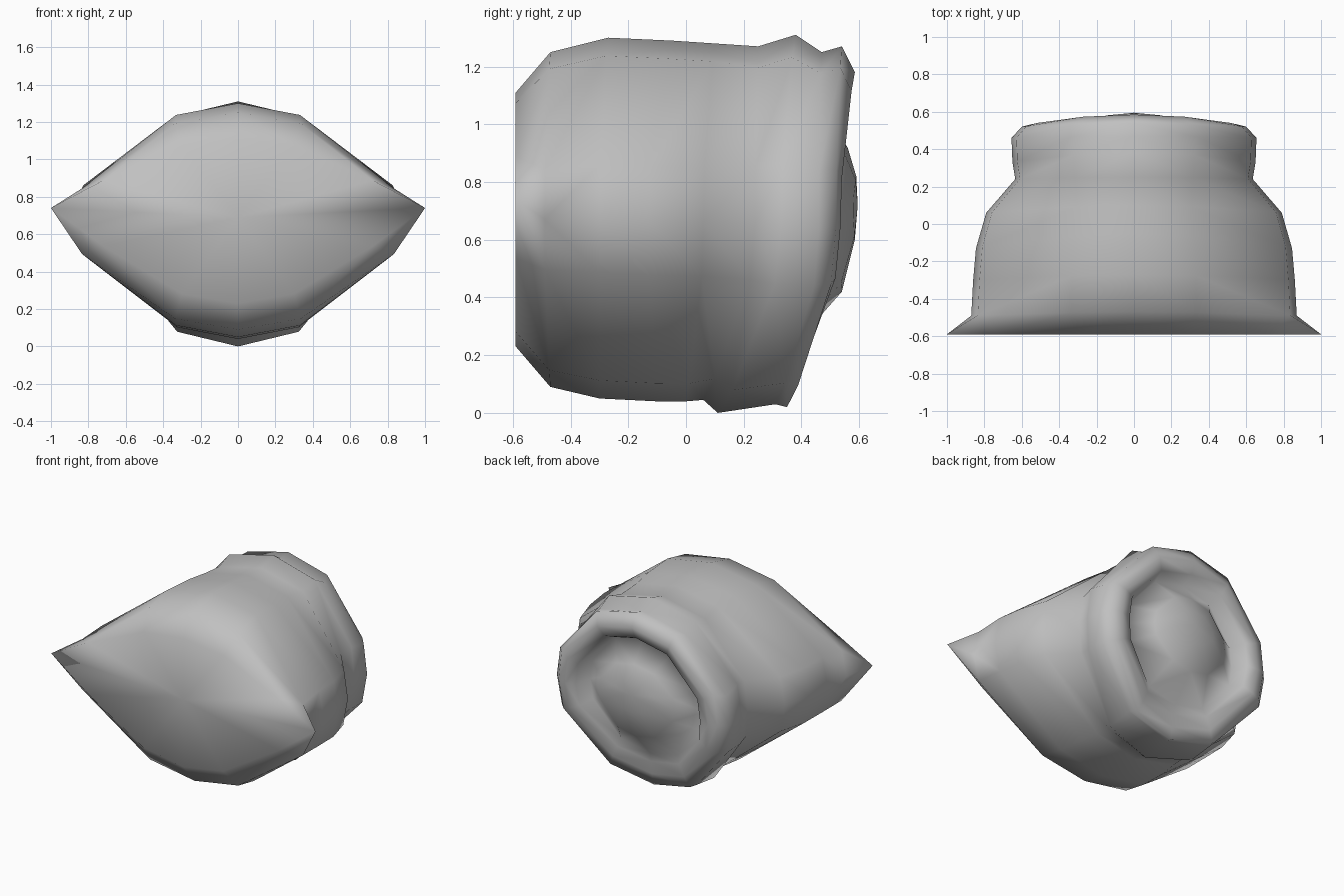
import bpy, bmesh

cube = bpy.data.objects.get("Cube")
if cube:
    bpy.data.objects.remove(cube, do_unlink=True)

grey = bpy.data.materials.new("plain grey")
grey.use_nodes = True
colour = (0.53, 0.53, 0.53, 1)
grey.diffuse_color = colour
grey.node_tree.nodes["Principled BSDF"].inputs["Base Color"].default_value = colour

# Quarter outlines (width, height), from the crest to the side
PILLOW = [(0, 1), (0.385, 0.9), (0.96, 0.3), (1, 0)]
MOUTH = [(0, 1), (0.5, 0.88), (0.96, 0.32), (1, 0)]
TIP = [(0, 1), (0.3, 0.9), (0.72, 0.4), (1, 0)]


def full_outline(quarter):
    right = quarter + [(x, -z) for x, z in quarter[-2::-1]]
    return right + [(-x, z) for x, z in right[-2:0:-1]]


def add_ring(bm, quarter, y_top, y_side, y_low, width, z_top, z_low, z_mid=None):
    """One cross-section, bent so its crest, sides and base can sit at different depths."""
    mid = (z_top + z_low) / 2 if z_mid is None else z_mid
    ring = []
    for x, f in full_outline(quarter):
        y_end = y_top if f > 0 else y_low
        z_end = z_top if f > 0 else z_low
        ring.append(bm.verts.new((x * width, y_side + (y_end - y_side) * f * f,
                                  mid + (z_end - mid) * abs(f))))
    return ring


def bridge(bm, r, s):
    """Triangles fan away from the side points, which keeps the pinched tips full."""
    for i in range(len(r)):
        j = (i + 1) % len(r)
        if i % 6 < 3:
            bm.faces.new((r[i], r[j], s[i]))
            bm.faces.new((r[j], s[j], s[i]))
        else:
            bm.faces.new((r[i], r[j], s[j]))
            bm.faces.new((r[i], s[j], s[i]))


def cap(bm, ring, centre):
    v = bm.verts.new(centre)
    for a, b in zip(ring, ring[1:] + ring[:1]):
        bm.faces.new((a, b, v))


# Cross-sections from the pinched front, over the cuff, into the groove and up the plug
SECTIONS = [
    (TIP, -0.59, -0.59, -0.59, 1.0, 1.11, 0.23, 0.74),
    (PILLOW, -0.47, -0.49, -0.47, 0.87, 1.25, 0.09),
    (PILLOW, -0.27, -0.3, -0.3, 0.86, 1.30, 0.05),
    (PILLOW, -0.05, -0.13, -0.1, 0.845, 1.29, 0.04),
    (PILLOW, 0.1, 0.06, 0.0, 0.79, 1.28, 0.04),
    (MOUTH, 0.25, 0.24, 0.06, 0.635, 1.27, 0.045),
    (MOUTH, 0.38, 0.33, 0.11, 0.65, 1.31, 0.0),
    (MOUTH, 0.47, 0.46, 0.31, 0.655, 1.25, 0.03),
    (MOUTH, 0.54, 0.52, 0.35, 0.6, 1.27, 0.02),
    (MOUTH, 0.585, 0.535, 0.37, 0.54, 1.18, 0.1),
    (MOUTH, 0.55, 0.52, 0.38, 0.47, 1.1, 0.19),
    (MOUTH, 0.47, 0.42, 0.39, 0.43, 1.06, 0.25),
    (MOUTH, 0.56, 0.53, 0.54, 0.28, 0.92, 0.42),
    (MOUTH, 0.59, 0.58, 0.585, 0.15, 0.82, 0.6),
]

bm = bmesh.new()
rings = [add_ring(bm, *s) for s in SECTIONS]
for r, s in zip(rings, rings[1:]):
    bridge(bm, r, s)
cap(bm, rings[0], (0, -0.59, 0.69))
cap(bm, rings[-1], (0, 0.595, 0.72))
bmesh.ops.recalc_face_normals(bm, faces=bm.faces)
for f in bm.faces:
    f.smooth = True

mesh = bpy.data.meshes.new("pinched_sack")
bm.to_mesh(mesh)
bm.free()
mesh.materials.append(grey)
sack = bpy.data.objects.new("pinched_sack", mesh)
bpy.context.collection.objects.link(sack)
